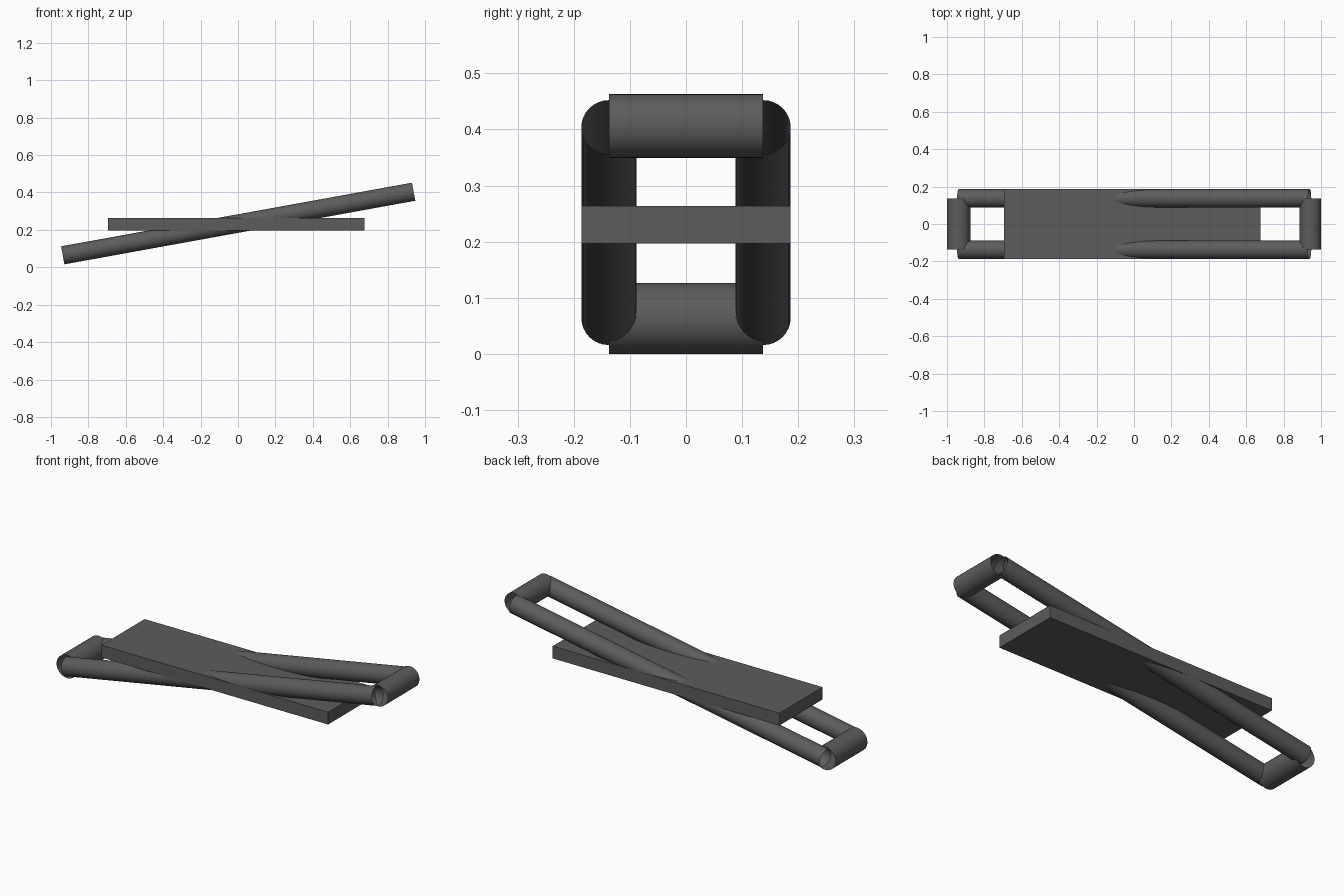
import bpy
from mathutils import Vector

if "Cube" in bpy.data.objects:
    bpy.data.objects.remove(bpy.data.objects["Cube"])

dark = bpy.data.materials.new("dark_grey")
dark.diffuse_color = (0.107, 0.107, 0.107, 1)
dark.use_nodes = True
dark.node_tree.nodes["Principled BSDF"].inputs["Base Color"].default_value = dark.diffuse_color


def tube(name, a, b, radius):
    """Open-ended cylinder from a to b."""
    a, b = Vector(a), Vector(b)
    bpy.ops.mesh.primitive_cylinder_add(
        vertices=32, radius=radius, depth=(b - a).length,
        end_fill_type='NOTHING', location=(a + b) / 2)
    ob = bpy.context.object
    ob.name = name
    ob.rotation_euler = (b - a).to_track_quat('Z', 'Y').to_euler()
    bpy.ops.object.shade_smooth_by_angle()
    ob.data.materials.append(dark)
    return ob


HALF = 0.1375  # rail offset from the centre line

# Sloping side rails
for side, s in (("front", -1), ("back", 1)):
    tube(f"{side}_rail", (-0.937, s * HALF, 0.064), (0.939, s * HALF, 0.404), 0.049)

# Cross tubes joining the rail ends
tube("lower_cross_tube", (-0.937, -HALF, 0.063), (-0.937, HALF, 0.063), 0.063)
tube("upper_cross_tube", (0.943, -HALF, 0.406), (0.943, HALF, 0.406), 0.057)

# Flat level board through the frame
bpy.ops.mesh.primitive_cube_add(size=1, location=(-0.01, 0, 0.23))
board = bpy.context.object
board.name = "board"
board.scale = (1.37, 0.373, 0.067)
board.data.materials.append(dark)
